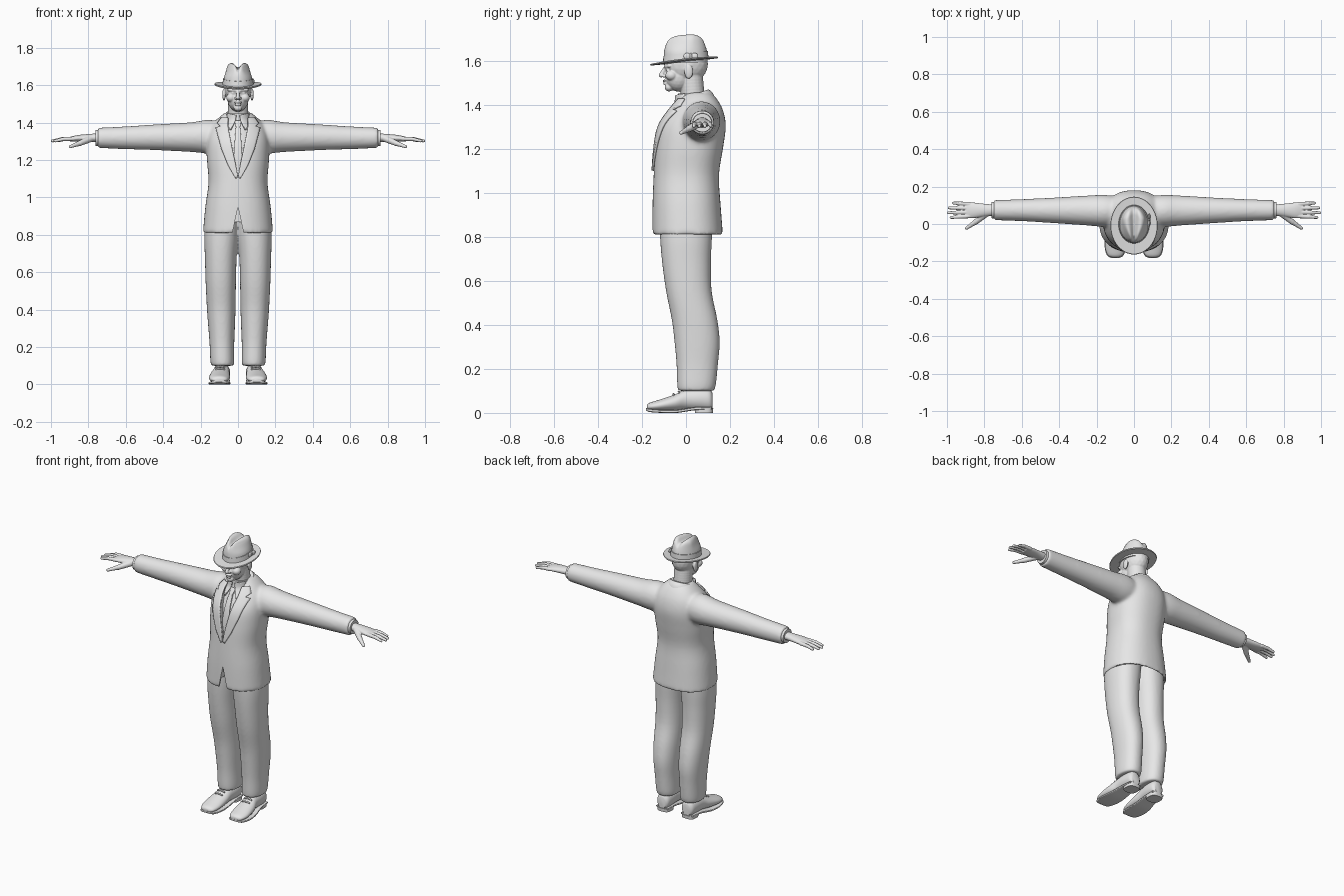
import bpy, bmesh, math
from mathutils import Vector, Matrix
from mathutils.bvhtree import BVHTree

cube = bpy.data.objects.get("Cube")
if cube:
    bpy.data.objects.remove(cube, do_unlink=True)

grey = bpy.data.materials.new("plain_grey")
grey.use_nodes = True
grey.diffuse_color = (0.8, 0.8, 0.8, 1)
grey.node_tree.nodes["Principled BSDF"].inputs["Base Color"].default_value = (0.8, 0.8, 0.8, 1)


def finish(name, bm):
    """Turn a bmesh into a named, smooth, coloured object."""
    bmesh.ops.recalc_face_normals(bm, faces=bm.faces[:])
    mesh = bpy.data.meshes.new(name)
    bm.to_mesh(mesh)
    bm.free()
    mesh.materials.append(grey)
    obj = bpy.data.objects.new(name, mesh)
    bpy.context.collection.objects.link(obj)
    activate(obj)
    bpy.ops.object.shade_smooth_by_angle(angle=math.radians(40))
    return obj


def activate(obj, others=()):
    bpy.ops.object.select_all(action='DESELECT')
    for item in (obj, *others):
        item.select_set(True)
    bpy.context.view_layer.objects.active = obj


def spline(rows, steps):
    """Catmull-Rom interpolation through rows of numbers."""
    out = []
    for i in range(len(rows) - 1):
        a, b, c, d = (rows[max(0, min(len(rows) - 1, i + k))] for k in (-1, 0, 1, 2))
        for s in range(steps):
            t = s / steps
            out.append([q + t / 2 * (r - p + t * (2*p - 5*q + 4*r - e + t * (3*(q - r) + e - p)))
                        for p, q, r, e in zip(a, b, c, d)])
    return out + [list(rows[-1])]


def loft(name, axis, rings, side=1, power=2.0, steps=4, count=40, shape=None):
    """Skin oval rings (position, centre, half width, low, high) along an axis."""
    bm = bmesh.new()
    loops = []
    for pos, mid, half, low, high in spline(rings, steps):
        loop = []
        for k in range(count):
            c, s = math.cos(math.tau * k / count), math.sin(math.tau * k / count)
            u = mid + half * math.copysign(abs(c) ** (2 / power), c)
            v = (low + high) / 2 + (high - low) / 2 * math.copysign(abs(s) ** (2 / power), s)
            x, y, z = {'x': (pos, u, v), 'y': (u, pos, v), 'z': (u, v, pos)}[axis]
            p = Vector((side * x, y, z))
            loop.append(bm.verts.new(shape(p) if shape else p))
        loops.append(loop)
    for a, b in zip(loops, loops[1:]):
        for k in range(count):
            n = (k + 1) % count
            bm.faces.new((a[k], a[n], b[n], b[k]))
    bm.faces.new(loops[0])
    bm.faces.new(loops[-1])
    return finish(name, bm)


def blobs(name, items):
    """Ellipsoids given as (centre, radii)."""
    bm = bmesh.new()
    for centre, radii in items:
        bmesh.ops.create_icosphere(bm, subdivisions=3, radius=1,
                                   matrix=Matrix.Translation(centre) @ Matrix.Diagonal((*radii, 1)))
    return finish(name, bm)


def chain(a, b, ra, rb, n=9):
    """Overlapping balls from a to b, to be fused."""
    a, b = Vector(a), Vector(b)
    return [(a.lerp(b, i / n), [ra + (rb - ra) * i / n] * 3) for i in range(n + 1)]


def fuse(name, objs, voxel, rounds):
    """Join parts into one soft skin."""
    obj = objs[0]
    activate(obj, objs[1:])
    bpy.ops.object.join()
    obj.name = name
    mod = obj.modifiers.new("skin", 'REMESH')
    mod.mode, mod.voxel_size, mod.use_smooth_shade = 'VOXEL', voxel, True
    bpy.ops.object.modifier_apply(modifier=mod.name)
    mod = obj.modifiers.new("soften", 'SMOOTH')
    mod.factor, mod.iterations = 0.5, rounds
    bpy.ops.object.modifier_apply(modifier=mod.name)
    if not obj.data.materials:
        obj.data.materials.append(grey)
    return obj


def cut(obj, cutter):
    activate(obj)
    mod = obj.modifiers.new("cut", 'BOOLEAN')
    mod.operation, mod.solver, mod.object = 'DIFFERENCE', 'EXACT', cutter
    bpy.ops.object.modifier_apply(modifier=mod.name)
    bpy.data.objects.remove(cutter, do_unlink=True)
    activate(obj)
    bpy.ops.object.shade_smooth_by_angle(angle=math.radians(40))


def wedge(half_outline, back):
    """Cutter prism along y from a right-hand outline, mirrored."""
    outline = half_outline + [(-x, z) for x, z in reversed(half_outline) if x]
    bm = bmesh.new()
    face = bm.faces.new([bm.verts.new((x, -0.3, z)) for x, z in outline])
    moved = bmesh.ops.extrude_face_region(bm, geom=[face])
    bmesh.ops.translate(bm, vec=(0, back + 0.3, 0),
                        verts=[g for g in moved["geom"] if isinstance(g, bmesh.types.BMVert)])
    obj = finish("cutter", bm)
    obj.hide_render = True
    return obj


def surface(obj):
    return BVHTree.FromPolygons([v.co for v in obj.data.vertices],
                                [p.vertices[:] for p in obj.data.polygons])


def strip(name, rows, tree, lift, thick, side=1, across=6):
    """Cloth strip of rows (z, inner x, outer x) laid on a front surface."""
    bm = bmesh.new()
    grid = []
    for z0, xa, xb, z1 in rows:
        line = []
        for k in range(across + 1):
            t = k / across
            p = Vector((side * (xa + (xb - xa) * t), -1, z0 + (z1 - z0) * t))
            hit = tree.ray_cast(p, Vector((0, 1, 0)))[0]
            hit = hit or tree.find_nearest(Vector((p.x, 0.02, p.z)))[0]
            line.append(bm.verts.new(hit - Vector((0, lift, 0))))
        grid.append(line)
    for a, b in zip(grid, grid[1:]):
        for k in range(across):
            bm.faces.new((a[k], a[k + 1], b[k + 1], b[k]))
    obj = finish(name, bm)
    mod = obj.modifiers.new("thickness", 'SOLIDIFY')
    mod.thickness, mod.offset = thick, 0
    return obj


def rows_between(rows, n=6):
    return [[a + (b - a) * i / n for a, b in zip(p, q)]
            for p, q in zip(rows, rows[1:]) for i in range(n)] + [list(rows[-1])]


SIDES = (("left", 1), ("right", -1))

# Jacket: torso and sleeves in one skin
torso = [(0.81, 0, 0.188, -0.153, 0.168), (0.95, 0, 0.175, -0.152, 0.157),
         (1.08, 0, 0.158, -0.147, 0.15), (1.2, 0, 0.166, -0.139, 0.168),
         (1.3, 0, 0.166, -0.122, 0.181), (1.37, 0, 0.148, -0.08, 0.17),
         (1.42, 0, 0.11, -0.04, 0.145), (1.455, 0, 0.068, -0.01, 0.115)]
sleeve = [(0.04, 0.07, 0.07, 1.25, 1.39), (0.15, 0.07, 0.085, 1.235, 1.415),
          (0.25, 0.072, 0.08, 1.243, 1.402), (0.45, 0.073, 0.067, 1.253, 1.39),
          (0.6, 0.074, 0.059, 1.258, 1.38), (0.75, 0.074, 0.054, 1.264, 1.373)]
jacket = fuse("jacket", [loft("torso", 'z', torso, power=2.3)] +
              [loft(s + "_sleeve", 'x', sleeve, d) for s, d in SIDES], 0.009, 10)
cloth = surface(jacket)
cut(jacket, wedge([(0, 1.11), (0.056, 1.38), (0.062, 1.5)], 0.02))
cut(jacket, wedge([(0, 0.95), (0.034, 0.79)], -0.09))
inside = [(z, 0, h * 0.94, a * 0.94, b * 0.94) for z, _, h, a, b in
          [(0.78, *torso[0][1:]), torso[0], (0.87, *torso[1][1:])]]
cut(jacket, loft("cutter", 'z', inside, power=2.3))

# Shirt, tie and shirt collar
shirt = loft("shirt", 'z', [(1.0, 0, 0.12, -0.125, 0.1), (1.2, 0, 0.13, -0.117, 0.12),
                            (1.3, 0, 0.12, -0.1, 0.12), (1.37, 0, 0.095, -0.066, 0.11),
                            (1.41, 0, 0.066, -0.04, 0.09), (1.45, 0, 0.059, -0.036, 0.085)])
linen = surface(shirt)
strip("tie", rows_between([(1.41, -0.017, 0.017, 1.41), (1.375, -0.011, 0.011, 1.375),
                           (1.36, -0.013, 0.013, 1.36), (1.22, -0.023, 0.023, 1.22),
                           (1.09, -0.024, 0.024, 1.09)]), linen, 0.007, 0.009)

# Jacket collar round the neck, low in front
collar = loft("jacket_collar", 'z', [(1.41, 0, 0.095, -0.04, 0.135), (1.445, 0, 0.079, -0.03, 0.12),
                                     (1.465, 0, 0.068, -0.025, 0.102)],
              shape=lambda p: p + Vector((0, 0, 0.35 * (p.y - 0.09))))
cut(collar, wedge([(0, 1.1), (0.045, 1.36), (0.062, 1.5)], 0.0))

for s, d in SIDES:
    strip(s + "_lapel", rows_between([(1.425, 0.052, 0.088, 1.425), (1.385, 0.053, 0.11, 1.395),
                                      (1.375, 0.052, 0.092, 1.378), (1.362, 0.05, 0.118, 1.372),
                                      (1.26, 0.03, 0.088, 1.26), (1.18, 0.013, 0.052, 1.17),
                                      (1.11, 0, 0.012, 1.1)]), cloth, 0.006, 0.01, d)
    strip(s + "_shirt_collar", rows_between([(1.44, 0.008, 0.056, 1.45), (1.41, 0.014, 0.06, 1.42),
                                             (1.36, 0.038, 0.046, 1.365)]), linen, 0.011, 0.008, d)
    loft(s + "_shirt_cuff", 'x', [(0.73, 0.074, 0.046, 1.273, 1.364),
                                  (0.762, 0.074, 0.043, 1.276, 1.36)], d)

    # Hand: palm, four fingers, thumb
    palm = loft(s + "_palm", 'x', [(0.74, 0.074, 0.029, 1.295, 1.343), (0.8, 0.074, 0.034, 1.298, 1.339),
                                   (0.86, 0.073, 0.042, 1.298, 1.333), (0.9, 0.073, 0.041, 1.3, 1.323)], d)
    fingers = []
    for root, tip, reach in ((0.107, 0.112, 0.965), (0.085, 0.086, 0.988),
                             (0.063, 0.06, 0.993), (0.042, 0.035, 0.978)):
        bend = (d * (reach + 0.89) / 2, (root + tip) / 2, 1.312)
        fingers += chain((d * 0.88, root, 1.314), bend, 0.0115, 0.0105)
        fingers += chain(bend, (d * reach, tip, 1.302), 0.0105, 0.008)
    fingers += chain((d * 0.79, 0.055, 1.313), (d * 0.845, 0.012, 1.29), 0.018, 0.015)
    fingers += chain((d * 0.845, 0.012, 1.29), (d * 0.895, -0.022, 1.272), 0.014, 0.009)
    fuse(s + "_hand", [palm, blobs("fingers", fingers)], 0.0032, 3)

    # Shoe: upper, sole, heel and laces
    loft(s + "_shoe", 'y', [(-0.178, 0.1, 0.02, 0.015, 0.035), (-0.165, 0.1, 0.042, 0.01, 0.046),
                            (-0.12, 0.1, 0.055, 0.008, 0.06), (-0.05, 0.096, 0.053, 0.01, 0.084),
                            (0, 0.09, 0.045, 0.014, 0.108), (0.06, 0.087, 0.045, 0.012, 0.115),
                            (0.105, 0.086, 0.04, 0.01, 0.11), (0.12, 0.086, 0.026, 0.015, 0.09)], d)
    loft(s + "_sole", 'y', [(-0.182, 0.1, 0.022, 0.012, 0.023), (-0.165, 0.1, 0.046, 0.004, 0.018),
                            (-0.11, 0.1, 0.058, 0, 0.014), (-0.04, 0.097, 0.055, 0, 0.014),
                            (0.04, 0.09, 0.046, 0.012, 0.026), (0.115, 0.086, 0.042, 0.016, 0.028)],
         d, power=5)
    loft(s + "_heel", 'z', [(0, 0.086, 0.042, 0.04, 0.122), (0.022, 0.086, 0.043, 0.04, 0.124)],
         d, power=3, steps=1)
    for k in range(3):
        y = -0.056 + 0.023 * k
        loft(f"{s}_lace_{k + 1}", 'x', [(0.07, y, 0.004, 0.076 + 0.011 * k, 0.086 + 0.011 * k),
                                        (0.095, y, 0.005, 0.08 + 0.011 * k, 0.09 + 0.011 * k),
                                        (0.12, y, 0.004, 0.076 + 0.011 * k, 0.086 + 0.011 * k)], d, count=10)

# Trousers
leg = [(0.1, 0.083, 0.06, -0.036, 0.127), (0.13, 0.084, 0.064, -0.04, 0.136),
       (0.22, 0.086, 0.066, -0.043, 0.145), (0.32, 0.088, 0.072, -0.052, 0.153),
       (0.42, 0.09, 0.077, -0.064, 0.143), (0.55, 0.092, 0.081, -0.09, 0.117),
       (0.68, 0.092, 0.085, -0.108, 0.113), (0.8, 0.088, 0.092, -0.118, 0.118),
       (0.92, 0.08, 0.09, -0.12, 0.12)]
fuse("trousers", [loft(s + "_leg", 'z', leg, d, power=2.2) for s, d in SIDES], 0.0075, 6)

# Head: skull, jaw, neck and features in one skin
face = [((0, 0, 1.585), (0.072, 0.1, 0.09)), ((0, -0.034, 1.527), (0.057, 0.061, 0.068)),
        ((0, -0.077, 1.479), (0.023, 0.02, 0.019)),
        ((0, -0.097, 1.508), (0.021, 0.009, 0.006)), ((0, -0.095, 1.496), (0.018, 0.009, 0.006))]
face += chain((0, 0.035, 1.4), (0, 0.022, 1.53), 0.054, 0.055)
face += chain((0, -0.094, 1.568), (0, -0.113, 1.534), 0.008, 0.011)
for s, d in SIDES:
    face += [((d * 0.037, -0.066, 1.533), (0.026, 0.028, 0.024)), ((d * 0.011, -0.1, 1.53), (0.008, 0.011, 0.007)),
             ((d * 0.028, -0.08, 1.557), (0.012, 0.01, 0.007)), ((d * 0.075, 0.012, 1.55), (0.009, 0.02, 0.033))]
    face += chain((d * 0.012, -0.093, 1.573), (d * 0.05, -0.075, 1.575), 0.008, 0.007)
fuse("head", [blobs("head_parts", face)], 0.0035, 3)


# Hat: pinched crown, band, brim and bow
def crease(p):
    top = max(0, min(1, (p.z - 1.645) / 0.06))
    front = max(0, min(1, (0.03 - p.y) / 0.1))
    dent = 0.026 * top * math.exp(-(p.x / 0.02) ** 2)
    return Vector((p.x * (1 - 0.35 * top * front), p.y, p.z - dent - 0.008 * top * front))


def tilt(p):
    return p + Vector((0, 0, 0.11 * p.y + 0.5 * p.x ** 2))


loft("hat_crown", 'z', [(1.59, 0, 0.08, -0.1, 0.098), (1.63, 0, 0.077, -0.1, 0.097),
                        (1.675, 0, 0.068, -0.096, 0.09), (1.705, 0, 0.06, -0.088, 0.08),
                        (1.719, 0, 0.046, -0.068, 0.06), (1.721, 0, 0.026, -0.04, 0.035),
                        (1.721, 0, 0.004, -0.008, 0.004)], count=64, shape=crease)
loft("hat_band", 'z', [(1.6, 0, 0.083, -0.104, 0.102), (1.632, 0, 0.08, -0.103, 0.1)], steps=1, shape=tilt)
loft("hat_brim", 'z', [(1.594, 0, 0.07, -0.09, 0.09), (1.595, 0, 0.124, -0.16, 0.143),
                       (1.599, 0, 0.126, -0.163, 0.146), (1.603, 0, 0.124, -0.16, 0.143),
                       (1.602, 0, 0.07, -0.09, 0.09)], count=64, steps=1, shape=tilt)
blobs("hat_bow", [((0.081, y, 1.62), (0.007, r, 0.015)) for y, r in ((0.005, 0.016), (0.022, 0.006), (0.039, 0.016))])
